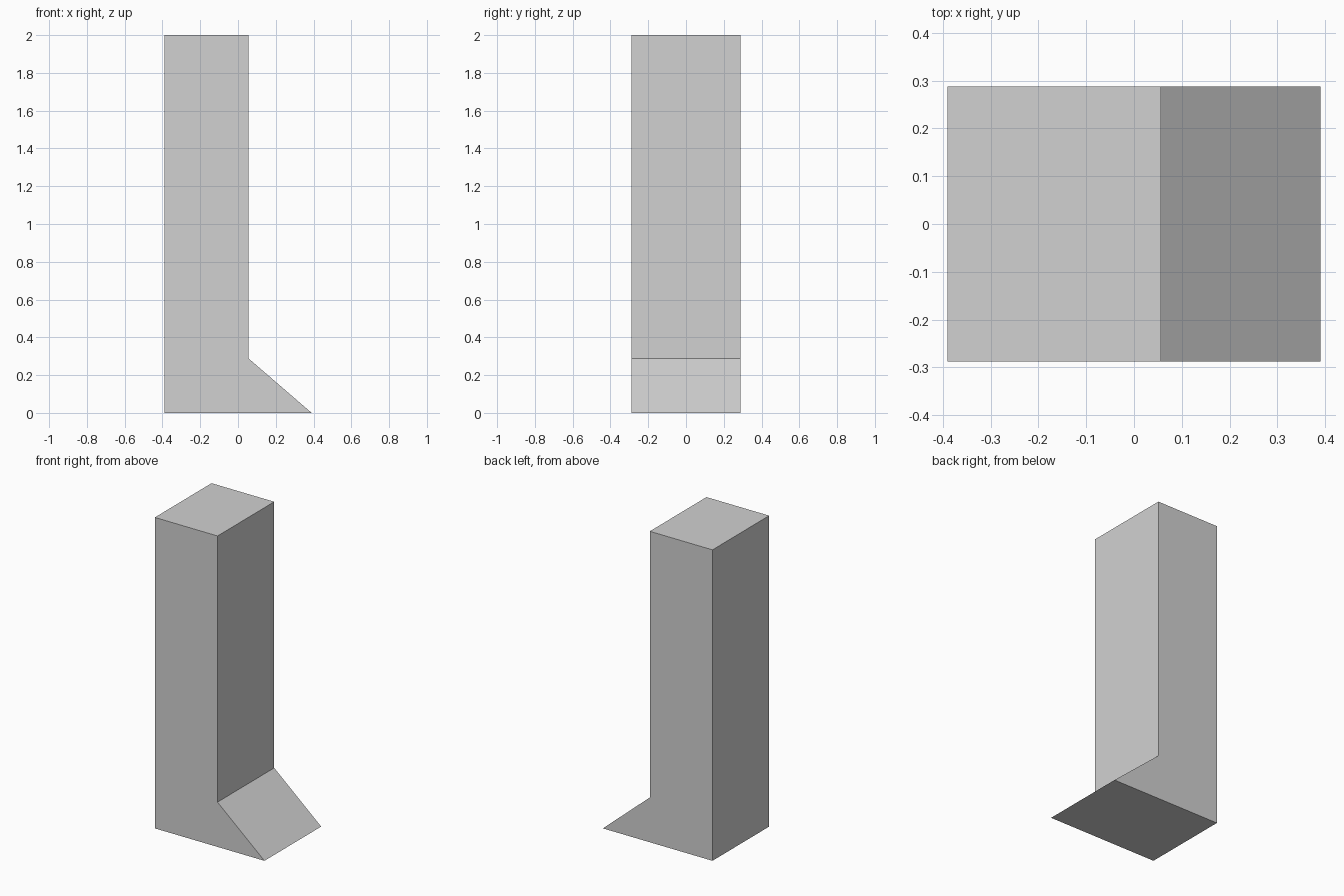
import bpy
import bmesh

if "Cube" in bpy.data.objects:
    bpy.data.objects.remove(bpy.data.objects["Cube"])

# Light grey material for the whole model
grey = bpy.data.materials.new("light grey")
grey.diffuse_color = (0.64, 0.64, 0.64, 1.0)
grey.use_nodes = True
grey.node_tree.nodes["Principled BSDF"].inputs["Base Color"].default_value = grey.diffuse_color

HALF_DEPTH = 0.288

# Side profile: tall post with a sloped toe at its foot (x, z)
profile = [(-0.39, 0.0), (0.39, 0.0), (0.056, 0.288), (0.056, 2.0), (-0.39, 2.0)]

# Extrude the profile from front to back
bm = bmesh.new()
face = bm.faces.new([bm.verts.new((x, -HALF_DEPTH, z)) for x, z in profile])
result = bmesh.ops.extrude_face_region(bm, geom=[face])
back = [v for v in result["geom"] if isinstance(v, bmesh.types.BMVert)]
bmesh.ops.translate(bm, verts=back, vec=(0, 2 * HALF_DEPTH, 0))
bmesh.ops.recalc_face_normals(bm, faces=bm.faces)

mesh = bpy.data.meshes.new("post_with_sloped_foot")
bm.to_mesh(mesh)
bm.free()
mesh.materials.append(grey)
post = bpy.data.objects.new("post_with_sloped_foot", mesh)
bpy.context.collection.objects.link(post)
